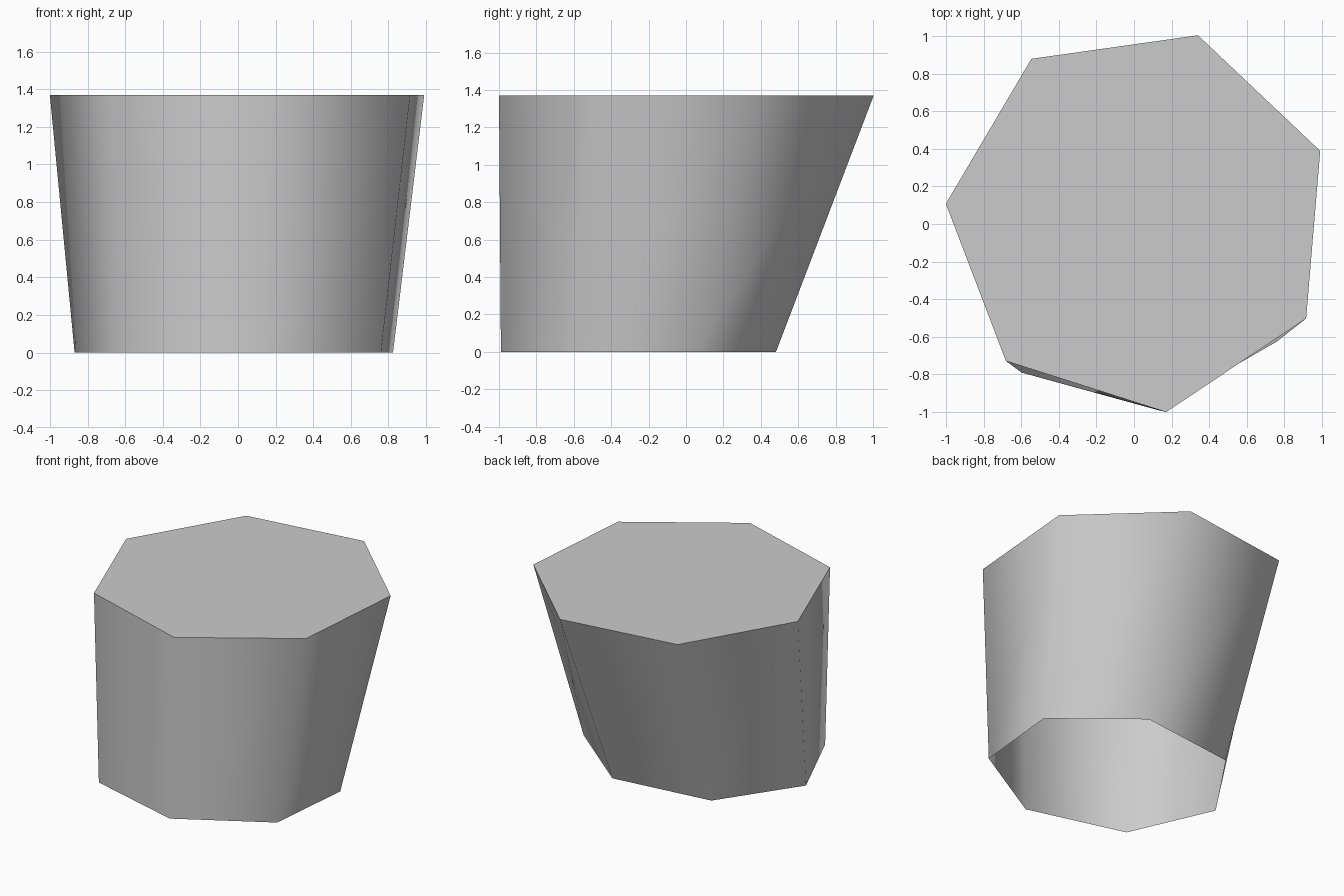
import bpy
import bmesh
from math import cos, sin, radians, tau

cube = bpy.data.objects.get("Cube")
if cube:
    bpy.data.objects.remove(cube, do_unlink=True)

SIDES = 7
PHASE = radians(20.9)
HEIGHT = 1.37

grey = bpy.data.materials.new("light grey")
grey.use_nodes = True
colour = (0.6, 0.6, 0.6, 1.0)
grey.diffuse_color = colour
grey.node_tree.nodes["Principled BSDF"].inputs["Base Color"].default_value = colour

bm = bmesh.new()


def ring(cx, cy, rx, ry, z):
    """Seven-sided loop of vertices, stretched along x and y."""
    angles = [PHASE + tau * i / SIDES for i in range(SIDES)]
    return [bm.verts.new((cx + rx * cos(a), cy + ry * sin(a), z)) for a in angles]


# Narrow, flattened foot and wider regular rim
foot = ring(0.005, -0.24, 0.877, 0.757, 0)
rim = ring(0.027, 0.021, 1.031, 1.031, HEIGHT)

# Smooth leaning wall, open underneath
for i in range(SIDES):
    j = (i + 1) % SIDES
    wall = bm.faces.new((foot[i], foot[j], rim[j], rim[i]))
    wall.smooth = True

# Flat lid with a crisp edge
lid = bm.faces.new(rim)
for edge in lid.edges:
    edge.smooth = False

mesh = bpy.data.meshes.new("tapered_stump")
bm.to_mesh(mesh)
bm.free()
mesh.materials.append(grey)
stump = bpy.data.objects.new("tapered_stump", mesh)
bpy.context.collection.objects.link(stump)
